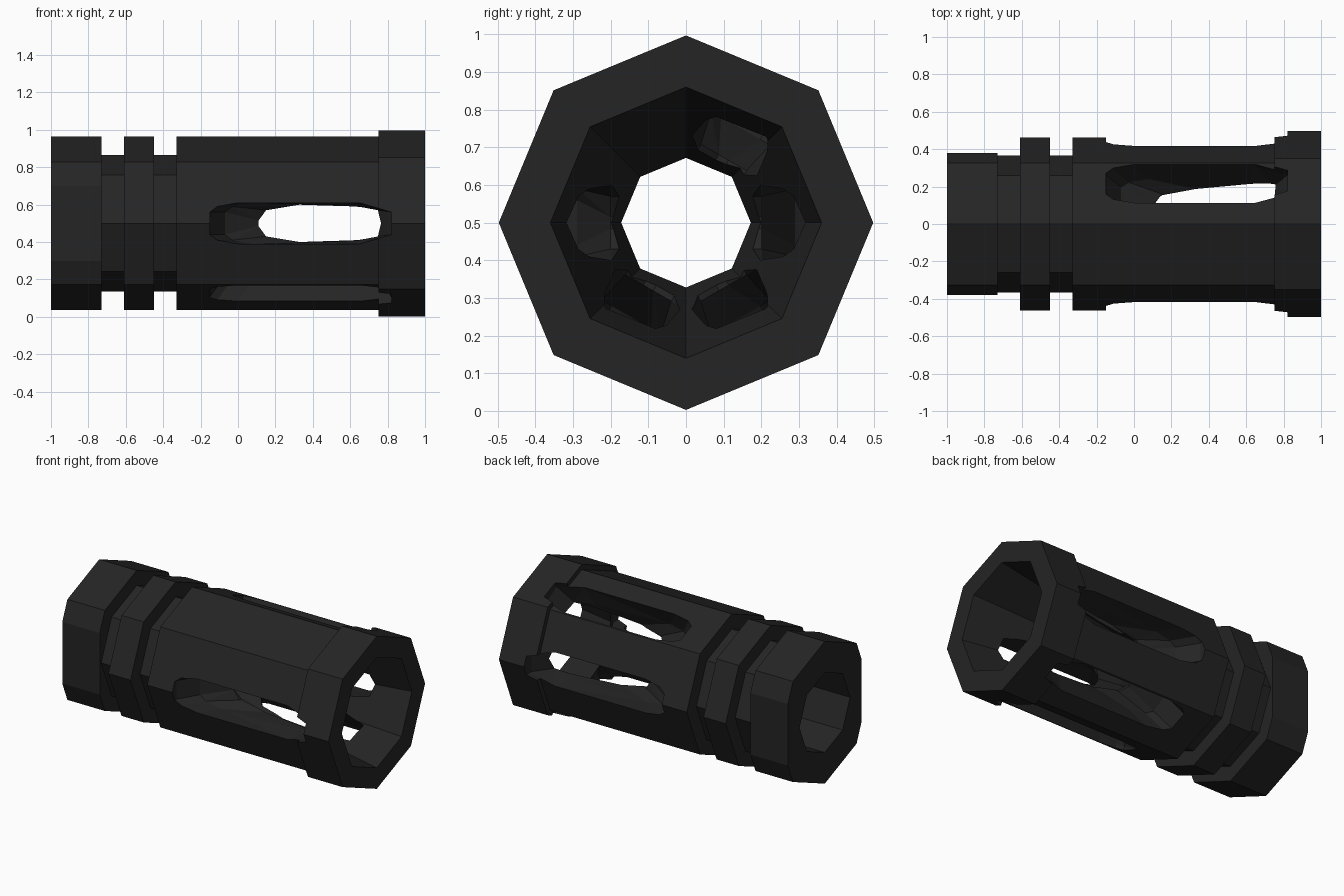
import bpy, bmesh, math
from mathutils import Matrix

if "Cube" in bpy.data.objects:
    bpy.data.objects.remove(bpy.data.objects["Cube"])

SIDES = 8
CENTRE_Z = 0.5

steel = bpy.data.materials.new("dark_steel")
steel.diffuse_color = (0.018, 0.018, 0.018, 1)
steel.use_nodes = True
steel.node_tree.nodes["Principled BSDF"].inputs["Base Color"].default_value = steel.diffuse_color


def make_object(name, bm):
    bmesh.ops.recalc_face_normals(bm, faces=bm.faces)
    mesh = bpy.data.meshes.new(name)
    bm.to_mesh(mesh)
    bm.free()
    mesh.materials.append(steel)
    obj = bpy.data.objects.new(name, mesh)
    bpy.context.collection.objects.link(obj)
    return obj


def bridge(bm, a, b):
    n = len(a)
    for i in range(n):
        j = (i + 1) % n
        bm.faces.new((a[i], a[j], b[j], b[i]))


def turned(name, profile):
    """Closed (x, radius) profile turned around the x axis."""
    bm = bmesh.new()
    rings = []
    for x, r in profile:
        rings.append([bm.verts.new((x, r * math.cos(k * math.tau / SIDES),
                                    CENTRE_Z + r * math.sin(k * math.tau / SIDES)))
                      for k in range(SIDES)])
    for i, ring in enumerate(rings):
        bridge(bm, ring, rings[(i + 1) % len(rings)])
    return make_object(name, bm)


def slot_cutter(name, angle):
    """Loft of slot outlines (x, half width) from the outside down to the bore."""
    outer = [(-.15, .06), (-.11, .09), (0, .11), (.65, .11), (.82, .06)]
    middle = [(-.07, .06), (-.03, .09), (.08, .11), (.62, .095), (.75, .07)]
    inner = [(.11, .015), (.15, .07), (.33, .1), (.6, .085), (.74, .07)]
    bm = bmesh.new()
    rings = []
    for r, half in ((.6, outer), (.42, outer), (.29, middle), (.2, inner), (.14, inner)):
        loop = half + [(x, -w) for x, w in reversed(half)]
        rings.append([bm.verts.new((x, r, w)) for x, w in loop])
    for a, b in zip(rings, rings[1:]):
        bridge(bm, a, b)
    bm.faces.new(rings[0])
    bm.faces.new(rings[-1])
    bmesh.ops.triangulate(bm, faces=bm.faces)
    bm.transform(Matrix.Translation((0, 0, CENTRE_Z)) @ Matrix.Rotation(angle, 4, 'X'))
    return make_object(name, bm)


def box_cutter(name, lo, hi):
    bm = bmesh.new()
    bmesh.ops.create_cube(bm, size=1)
    for v in bm.verts:
        v.co = [lo[i] if v.co[i] < 0 else hi[i] for i in range(3)]
    return make_object(name, bm)


# Turned body: collar, two grooves, slotted barrel, muzzle ring, flared bore
body = turned("slotted_muzzle_body", [
    (-1, .463), (-.73, .463), (-.73, .365), (-.61, .365), (-.61, .463),
    (-.45, .463), (-.45, .365), (-.33, .365), (-.33, .463), (.75, .463),
    (.75, .497), (1, .497), (1, .36), (-.04, .172), (-.33, .172),
    (-.33, .26), (-1, .26)])

# Six slots around the barrel, and two wrench flats on the rear collar
cutters = [slot_cutter(f"slot_cutter_{i}", i * math.tau / 6) for i in range(6)]
for s in (-1, 1):
    y0, y1 = sorted((s * .38, s * .6))
    cutters.append(box_cutter("wrench_flat_cutter", (-1.1, y0, -.1), (-.73, y1, 1.1)))

for cutter in cutters:
    cutter.hide_render = True
    mod = body.modifiers.new("cut", 'BOOLEAN')
    mod.operation = 'DIFFERENCE'
    mod.solver = 'EXACT'
    mod.object = cutter

# Bake the cuts and remove the cutters
bpy.context.view_layer.update()
baked = bpy.data.meshes.new_from_object(
    body.evaluated_get(bpy.context.evaluated_depsgraph_get()))
body.modifiers.clear()
body.data = baked
baked.materials.clear()
baked.materials.append(steel)
for p in baked.polygons:
    p.material_index = 0
    p.use_smooth = False
for cutter in cutters:
    bpy.data.objects.remove(cutter)
